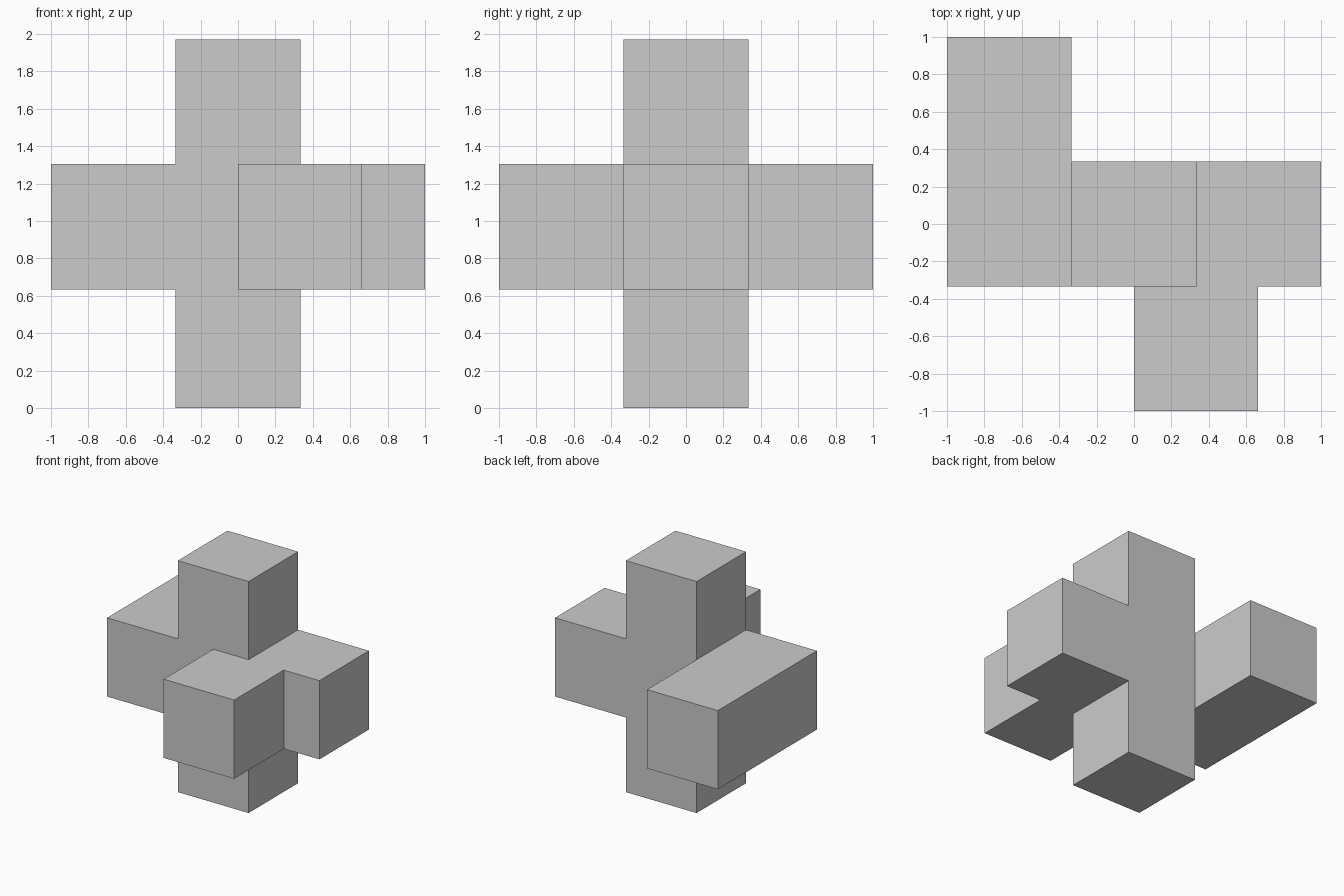
import bpy
import bmesh
from mathutils import Vector

if "Cube" in bpy.data.objects:
    bpy.data.objects.remove(bpy.data.objects["Cube"])

T = 0.333            # half thickness of every square bar
LOW, HIGH = 0.635, 1.305   # height range of the horizontal bars
TOP = 1.97


def prism(name, profile, direction):
    """Flat profile pushed along a direction into a closed solid."""
    bm = bmesh.new()
    face = bm.faces.new([bm.verts.new(p) for p in profile])
    new = bmesh.ops.extrude_face_region(bm, geom=[face], use_keep_orig=True)
    verts = [g for g in new["geom"] if isinstance(g, bmesh.types.BMVert)]
    bmesh.ops.translate(bm, verts=verts, vec=Vector(direction))
    bmesh.ops.recalc_face_normals(bm, faces=bm.faces[:])
    mesh = bpy.data.meshes.new(name)
    bm.to_mesh(mesh)
    bm.free()
    obj = bpy.data.objects.new(name, mesh)
    bpy.context.collection.objects.link(obj)
    return obj


def bar(name, x0, x1, y0, y1):
    """Horizontal bar at the middle height."""
    plan = [(x0, y0, LOW), (x1, y0, LOW), (x1, y1, LOW), (x0, y1, LOW)]
    return prism(name, plan, (0, 0, HIGH - LOW))


# Upright post with its right arm, one flush solid
outline = [(-T, 0), (T, 0), (T, LOW), (1, LOW),
           (1, HIGH), (T, HIGH), (T, TOP), (-T, TOP)]
prism("post_with_right_arm", [(x, -T, z) for x, z in outline], (0, 2 * T, 0))

# Front block, offset to the right
bar("front_block", 0.0, 0.664, -1.0, -T)

# Long left bar reaching to the back
bar("left_bar", -1.0, -T, -T, 1.0)
